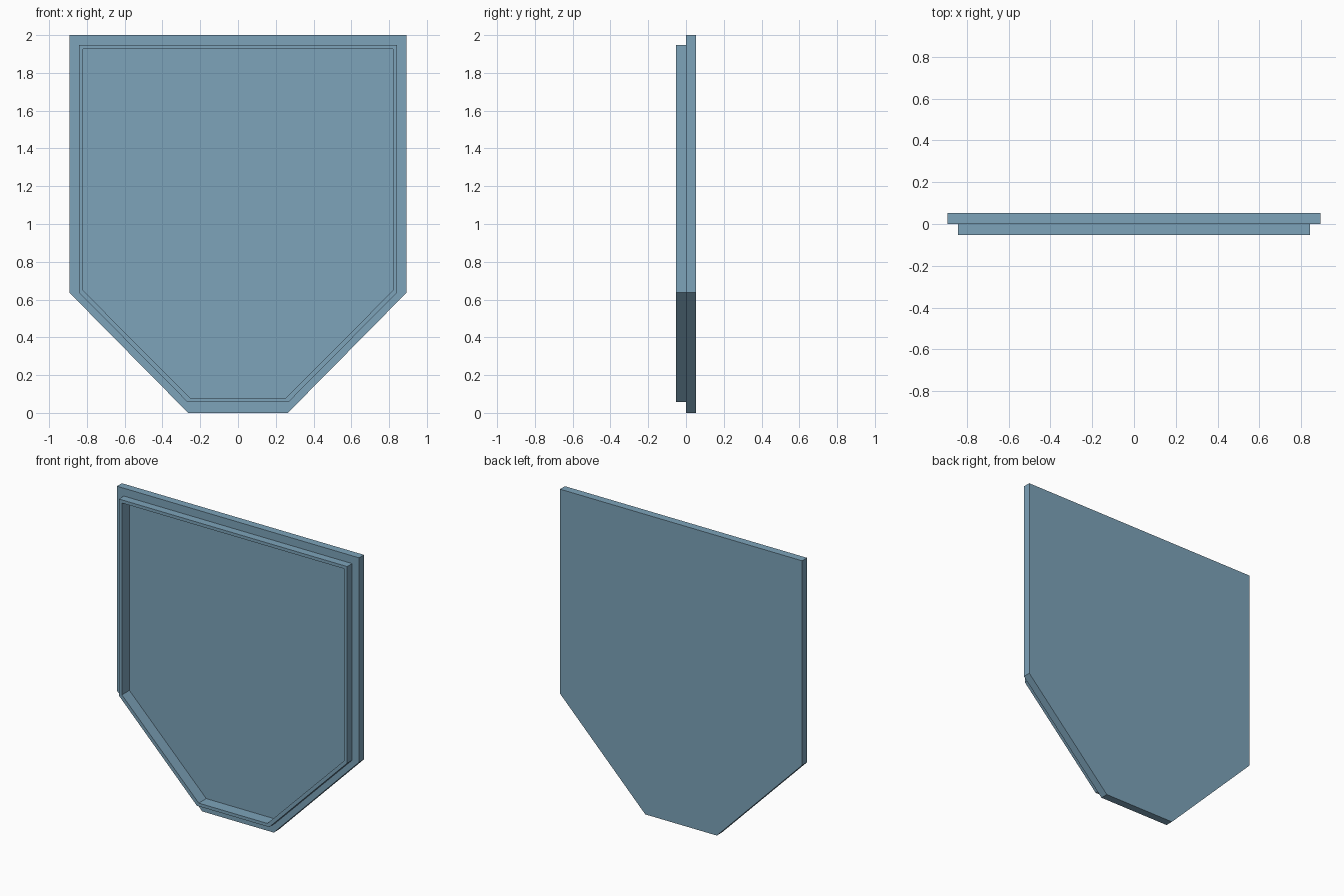
import bpy, bmesh

if "Cube" in bpy.data.objects:
    bpy.data.objects.remove(bpy.data.objects["Cube"])

blue = bpy.data.materials.new("dusty_blue")
blue.diffuse_color = (0.205, 0.367, 0.491, 1)
blue.use_nodes = True
blue.node_tree.nodes["Principled BSDF"].inputs["Base Color"].default_value = blue.diffuse_color


def outline(half_w, top, shoulder, half_base, base):
    """Five-sided-plate outline with a clipped flat foot, mirrored in x."""
    right = [(half_base, base), (half_w, shoulder), (half_w, top)]
    return right + [(-x, z) for x, z in reversed(right)]


def make_object(name, bm):
    bmesh.ops.recalc_face_normals(bm, faces=bm.faces[:])
    mesh = bpy.data.meshes.new(name)
    bm.to_mesh(mesh)
    bm.free()
    mesh.materials.append(blue)
    bpy.context.collection.objects.link(bpy.data.objects.new(name, mesh))


def loop(bm, pts, y):
    return [bm.verts.new((x, y, z)) for x, z in pts]


def bridge(bm, a, b):
    for i in range(len(a)):
        j = (i + 1) % len(a)
        bm.faces.new((a[i], a[j], b[j], b[i]))


BACK, STEP, FRONT, FLOOR = 0.052, 0.0, -0.052, 0.027
plate = outline(0.893, 2.0, 0.637, 0.264, 0.0)
rim = outline(0.842, 1.948, 0.637, 0.267, 0.057)
recess = outline(0.82, 1.927, 0.648, 0.253, 0.078)

# Tray: flat back, stepped edge, raised thin rim and sunken front panel
bm = bmesh.new()
loops = [loop(bm, pts, y) for pts, y in (
    (plate, BACK), (plate, STEP), (rim, STEP),
    (rim, FRONT), (recess, FRONT), (recess, FLOOR))]
for a, b in zip(loops, loops[1:]):
    bridge(bm, a, b)
bm.faces.new(loops[0])
bm.faces.new(loops[-1])
make_object("rimmed_plate", bm)
